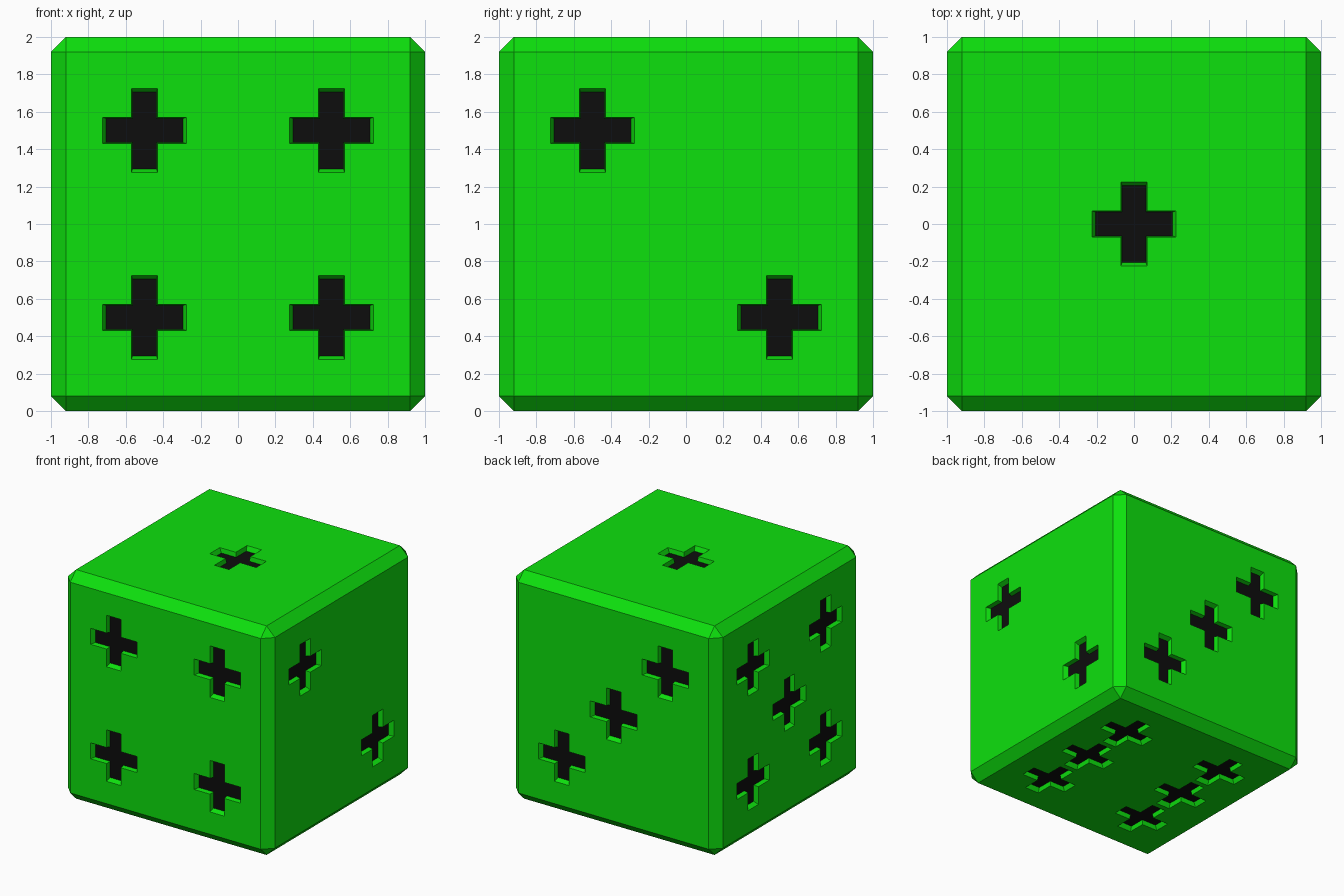
import bpy, bmesh
from mathutils import Vector

if "Cube" in bpy.data.objects:
    bpy.data.objects.remove(bpy.data.objects["Cube"])

CHAMFER = 0.08
HALF_LEN, HALF_W = 0.225, 0.07   # cross opening on the surface
TAPER, DEPTH = 0.91, 0.04        # recess floor scale and depth


def material(name, color):
    m = bpy.data.materials.new(name)
    m.diffuse_color = color
    m.use_nodes = True
    m.node_tree.nodes["Principled BSDF"].inputs["Base Color"].default_value = m.diffuse_color
    return m


def make_object(name, bm, mats):
    bmesh.ops.recalc_face_normals(bm, faces=bm.faces)
    me = bpy.data.meshes.new(name)
    bm.to_mesh(me)
    bm.free()
    ob = bpy.data.objects.new(name, me)
    for m in mats:
        me.materials.append(m)
    bpy.context.collection.objects.link(ob)
    return ob


mats = [material("green", (0.004, 0.75, 0.004, 1)),
        material("black", (0.004, 0.004, 0.004, 1))]

# Cross outline, counter-clockwise
L, W = HALF_LEN, HALF_W
CROSS = [(L, -W), (L, W), (W, W), (W, L), (-W, L), (-W, W),
         (-L, W), (-L, -W), (-W, -W), (-W, -L), (W, -L), (W, -W)]


def add_pip(bm, center, u, v, n):
    """Tapered cross plug straddling a face; its inner cap is the black floor."""
    def ring(scale, height):
        return [bm.verts.new(center + (u * a + v * b) * scale + n * height)
                for a, b in CROSS]
    inner, outer = ring(TAPER, -DEPTH), ring(2 - TAPER, DEPTH)
    bm.faces.new(inner).material_index = 1
    bm.faces.new(outer)
    for i in range(12):
        j = (i + 1) % 12
        bm.faces.new((inner[i], inner[j], outer[j], outer[i]))


# Chamfered cube body
bm = bmesh.new()
bmesh.ops.create_cube(bm, size=2)
bmesh.ops.translate(bm, verts=bm.verts, vec=(0, 0, 1))
bmesh.ops.bevel(bm, geom=bm.edges[:], offset=CHAMFER, segments=1,
                affect='EDGES', profile=0.5)
die = make_object("die_body", bm, mats)

# Pips per face: normal, in-plane axes, positions
X, Y, Z = Vector((1, 0, 0)), Vector((0, 1, 0)), Vector((0, 0, 1))
h = 0.5
corners = [(a, b) for a in (-h, h) for b in (-h, h)]
faces = [
    (Z, X, Y, [(0, 0)]),
    (X, Y, Z, [(-h, h), (h, -h)]),
    (Y, X, Z, [(h, -h), (0, 0), (-h, h)]),
    (-Y, X, Z, corners),
    (-X, Y, Z, corners + [(0, 0)]),
    (-Z, X, Y, corners + [(-h, 0), (h, 0)]),
]
bm = bmesh.new()
for n, u, v, spots in faces:
    for a, b in spots:
        add_pip(bm, Z + n + u * a + v * b, u, v, n)
cutter = make_object("pip_cutter", bm, mats)
cutter.hide_render = True
cutter.display_type = 'WIRE'

# Carve the pips
cut = die.modifiers.new("pips", 'BOOLEAN')
cut.operation = 'DIFFERENCE'
cut.solver = 'EXACT'
cut.object = cutter
